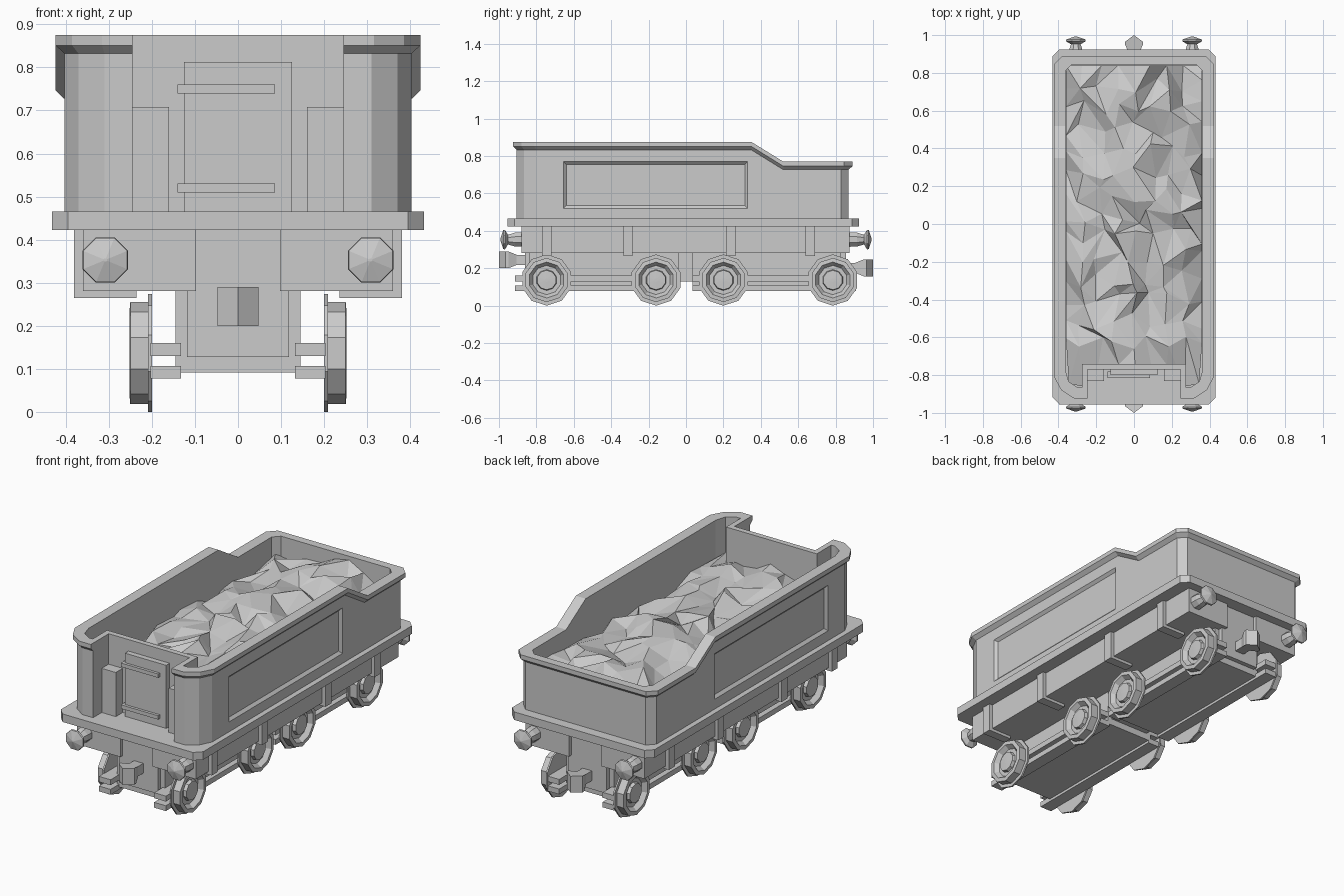
import bpy, bmesh, math, random
from mathutils import Matrix

if "Cube" in bpy.data.objects:
    bpy.data.objects.remove(bpy.data.objects["Cube"])

random.seed(4)


def make(name, verts, faces):
    me = bpy.data.meshes.new(name)
    bm = bmesh.new()
    vs = [bm.verts.new(v) for v in verts]
    for f in faces:
        bm.faces.new([vs[i] for i in f])
    bmesh.ops.recalc_face_normals(bm, faces=bm.faces)
    bm.to_mesh(me)
    bm.free()
    ob = bpy.data.objects.new(name, me)
    bpy.context.collection.objects.link(ob)
    return ob


def loft(name, rings):
    """Closed solid through rings with equal point counts."""
    n = len(rings[0])
    faces = [[r * n + i, r * n + (i + 1) % n, (r + 1) * n + (i + 1) % n, (r + 1) * n + i]
             for r in range(len(rings) - 1) for i in range(n)]
    faces.append(list(range(n)))
    faces.append([(len(rings) - 1) * n + i for i in range(n)])
    return make(name, [p for r in rings for p in r], faces)


def box(name, x0, x1, y0, y1, z0, z1):
    def ring(z):
        return [(x0, y0, z), (x1, y0, z), (x1, y1, z), (x0, y1, z)]
    return loft(name, [ring(z0), ring(z1)])


def lathe(name, profile, sides, axis, loc, turn=0.0):
    """Solid of revolution; profile is (radius, distance along the axis)."""
    rings = []
    for r, d in profile:
        ring = []
        for i in range(sides):
            a = 2 * math.pi * i / sides + turn
            u, w = r * math.sin(a), r * math.cos(a)
            p = (d, u, w) if axis == 'x' else (u, d, w)
            ring.append(tuple(p[k] + loc[k] for k in range(3)))
        rings.append(ring)
    return loft(name, rings)


# Hopper body: half outlines of wall, rim and inner wall, mirrored in x
wall = [(0, -.77), (.245, -.77), (.245, -.905), (.31, -.905), (.37, -.865), (.403, -.80),
        (.403, .35), (.403, .52), (.403, .83), (.365, .87), (0, .87)]
rim = [(0, -.77), (.245, -.77), (.245, -.925), (.315, -.925), (.385, -.88), (.423, -.81),
       (.423, .35), (.423, .52), (.423, .845), (.38, .89), (0, .89)]
inner = [(0, -.74), (.275, -.74), (.275, -.865), (.30, -.865), (.345, -.835), (.363, -.775),
         (.363, .35), (.363, .52), (.363, .81), (.33, .845), (0, .845)]


def top(y):
    return .875 - .105 * min(1, max(0, (y - .35) / .17))


def ring(half, z):
    pts = half + [(-x, y) for x, y in half[-2:0:-1]]
    return [(x, y, z(y)) for x, y in pts]


body = loft("hopper_body", [
    ring(wall, lambda y: .465), ring(wall, lambda y: top(y) - .043),
    ring(rim, lambda y: top(y) - .024), ring(rim, top),
    ring(inner, top), ring(inner, lambda y: .50)])

# Recessed side panels with sloping edges
for s in (-1, 1):
    def rect(x, m):
        return [(s * x, -.655 + m, .52 + m), (s * x, .33 - m, .52 + m),
                (s * x, .33 - m, .77 - m), (s * x, -.655 + m, .77 - m)]
    cutter = loft("panel_cutter", [rect(.389, .015), rect(.403, 0), rect(.44, 0)])
    cutter.hide_render = True
    cutter.hide_viewport = True
    cutter.display_type = 'WIRE'
    mod = body.modifiers.new("panel", 'BOOLEAN')
    mod.operation = 'DIFFERENCE'
    mod.solver = 'EXACT'
    mod.object = cutter

# Coal heap: jagged low-poly surface
NX, NY = 9, 15
coal_v = []
for j in range(NY):
    for i in range(NX):
        x = -.36 + .72 * i / (NX - 1)
        y = -.745 + 1.585 * j / (NY - 1)
        edge_x, edge_y = i in (0, NX - 1), j in (0, NY - 1)
        z = .655 + .075 * (1 - (x / .36) ** 2) + random.uniform(-.045, .03)
        if not edge_x:
            x += random.uniform(-.035, .035) * (0.3 if edge_y else 1)
        if not edge_y:
            y += random.uniform(-.045, .045)
        if j == 0 and edge_x:
            x, y = math.copysign(.345, x), -.845
        elif j == 0 and i in (1, NX - 2):
            x, y = math.copysign(.27, x), -.86
        coal_v.append((x, y, z))
coal_f = []
for j in range(NY - 1):
    for i in range(NX - 1):
        a, b, c, d = j * NX + i, j * NX + i + 1, (j + 1) * NX + i + 1, (j + 1) * NX + i
        coal_f += [(a, b, c), (a, c, d)] if random.random() < .5 else [(a, b, d), (b, c, d)]
make("coal_heap", coal_v, coal_f)

# Deck plate with clipped corners
deck = [(.395, -.955), (.432, -.918), (.432, .888), (.395, .925),
        (-.395, .925), (-.432, .888), (-.432, -.918), (-.395, -.955)]
loft("deck_plate", [[(x, y, z) for x, y in deck] for z in (.422, .466)])

# Front door, hinge straps and lockers
box("front_door", -.125, .125, -.80, -.765, .466, .812)
for z in (.51, .739):
    box("door_strap", -.14, .086, -.815, -.78, z, z + .021)
for s in (-1, 1):
    a, b = sorted((s * .16, s * .246))
    box("locker", a, b, -.83, -.765, .466, .708)

# Underframe: side sills, brackets, spine and bogie blocks
for s in (-1, 1):
    a, b = sorted((s * .097, s * .36))
    box("side_sill", a, b, -.88, .875, .281, .423)
    a, b = sorted((s * .235, s * .38))
    for y in (-.77, -.335, .215, .64):
        box("sill_bracket", a, b, y, y + .05, .265, .423)
box("spine", -.118, .118, -.86, .855, .128, .423)
for y0, y1 in ((-.84, -.04), (.035, .83)):
    box("bogie_block", -.145, .145, y0, y1, .092, .285)

# Bogie rails, in pairs on each side
for s in (-1, 1):
    a, b = sorted((s * .132, s * .203))
    for y0, y1 in ((-.915, -.04), (.035, .91)):
        box("upper_rail", a, b, y0, y1, .13, .16)
        box("lower_rail", a, b, y0, y1, .078, .107)

# Wheels: ten-sided with flange, dished face and hub
wheel = [(.02, .20), (.137, .20), (.137, .209), (.118, .209), (.118, .25), (.096, .252),
         (.078, .228), (.056, .228), (.052, .245), (.01, .247)]
for s in (-1, 1):
    for y in (-.745, -.16, .20, .785):
        lathe("wheel", [(r, s * d) for r, d in wheel], 10, 'x', (0, y, .137))

# Buffers: eight-sided stems with domed heads
buffer = [(.042, .86), (.040, .915), (.028, .952), (.057, .968), (.055, .977), (.004, .993)]
for sy in (-1, 1):
    for s in (-1, 1):
        lathe("buffer", [(r, sy * d) for r, d in buffer], 8, 'y',
              (s * .308, 0, .353), math.pi / 8)

# Couplers: tapered neck with a wedge-shaped head
for sy, zc in ((-1, .245), (1, .202)):
    def outline(w0, w1, h):
        pts = [(-w0, .84), (w0, .84), (w0, .905), (w1, .95), (w1, .965), (0, 1.0),
               (-w1, .965), (-w1, .95), (-w0, .905)]
        return [(x, sy * y, zc + h * (.045 if y > .94 else .027)) for x, y in pts]
    loft("coupler", [outline(.028, .047, -1), outline(.028, .047, 1)])
